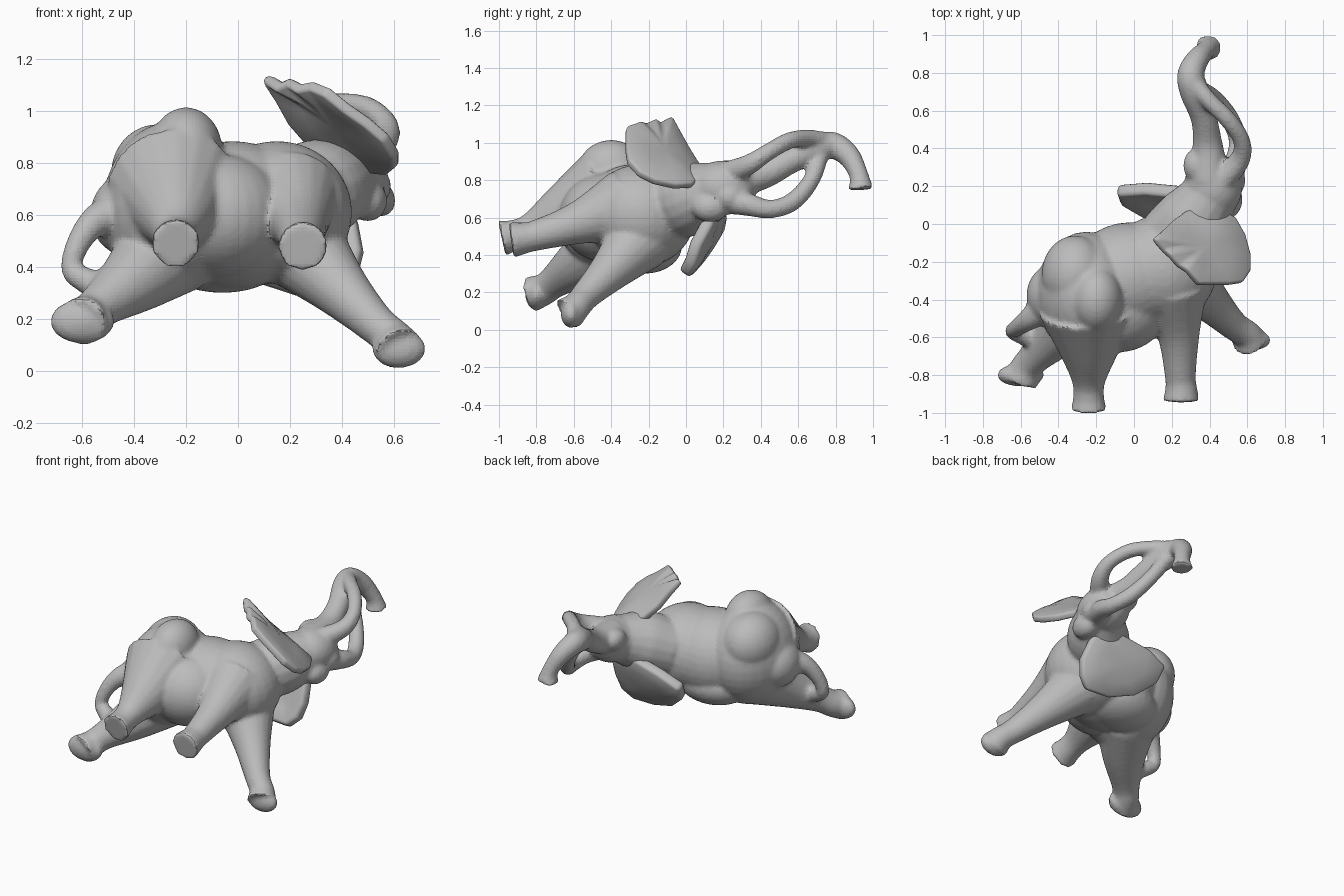
import bpy, bmesh, math
from mathutils import Vector, Matrix

cube = bpy.data.objects.get("Cube")
if cube:
    bpy.data.objects.remove(cube, do_unlink=True)

grey = bpy.data.materials.new("clay_grey")
grey.use_nodes = True
grey.diffuse_color = (0.5, 0.5, 0.5, 1)
grey.node_tree.nodes["Principled BSDF"].inputs["Base Color"].default_value = (0.5, 0.5, 0.5, 1)


def finish(bm, name):
    bmesh.ops.recalc_face_normals(bm, faces=bm.faces)
    me = bpy.data.meshes.new(name)
    bm.to_mesh(me)
    bm.free()
    me.materials.append(grey)
    ob = bpy.data.objects.new(name, me)
    bpy.context.collection.objects.link(ob)
    return ob


def shade(ob, angle=40):
    bpy.ops.object.select_all(action='DESELECT')
    ob.select_set(True)
    bpy.context.view_layer.objects.active = ob
    bpy.ops.object.shade_smooth_by_angle(angle=math.radians(angle))


def ellipsoid(bm, centre, radii):
    m = Matrix.Translation(centre) @ Matrix.Diagonal((*radii, 1))
    bmesh.ops.create_uvsphere(bm, u_segments=28, v_segments=18, radius=1, matrix=m)


def tube(bm, pts, sides=18, steps=5):
    """Tapered tube through (x, y, z, radius) points, with flat ends."""
    p = [Vector(q) for q in pts]
    p = [2 * p[0] - p[1]] + p + [2 * p[-1] - p[-2]]
    path = []
    for i in range(1, len(p) - 2):
        a, b, c, d = p[i - 1:i + 3]
        for k in range(steps):
            t = k / steps
            path.append(0.5 * (2 * b + (c - a) * t + (2 * a - 5 * b + 4 * c - d) * t * t
                               + (3 * b - a - 3 * c + d) * t ** 3))
    path.append(p[-2])
    rings, side = [], None
    for i, q in enumerate(path):
        axis = (path[min(i + 1, len(path) - 1)].xyz - path[max(i - 1, 0)].xyz).normalized()
        side = axis.orthogonal() if side is None else side - axis * side.dot(axis)
        side.normalize()
        up = axis.cross(side)
        rings.append([bm.verts.new(q.xyz + q.w * (math.cos(a) * side + math.sin(a) * up))
                      for a in (math.tau * j / sides for j in range(sides))])
    for r, s in zip(rings, rings[1:]):
        for j in range(sides):
            bm.faces.new((r[j], r[(j + 1) % sides], s[(j + 1) % sides], s[j]))
    bm.faces.new(rings[0])
    bm.faces.new(rings[-1])


def ear(name, outline, bulge, thickness):
    """Fan-shaped plate, domed at the middle."""
    bm = bmesh.new()
    pts = [Vector(q) for q in outline]
    mid = sum(pts, Vector()) / len(pts)
    rim = [bm.verts.new(q) for q in pts]
    inner = [bm.verts.new(mid.lerp(q, 0.55) + Vector(bulge) * 0.75) for q in pts]
    centre = bm.verts.new(mid + Vector(bulge))
    for i in range(len(pts)):
        j = (i + 1) % len(pts)
        bm.faces.new((rim[i], rim[j], inner[j], inner[i]))
        bm.faces.new((inner[i], inner[j], centre))
    ob = finish(bm, name)
    s = ob.modifiers.new("thickness", 'SOLIDIFY')
    s.thickness, s.offset = thickness, 0
    b = ob.modifiers.new("soft_rim", 'BEVEL')
    b.width, b.segments = thickness * 0.3, 2
    shade(ob)


bm = bmesh.new()
# Rump, hip ridge, rear corner and tail root
ellipsoid(bm, (-0.25, -0.37, 0.63), (0.27, 0.33, 0.33))
ellipsoid(bm, (-0.20, -0.40, 0.85), (0.14, 0.18, 0.165))
ellipsoid(bm, (-0.31, -0.27, 0.76), (0.18, 0.21, 0.19))
ellipsoid(bm, (-0.42, -0.38, 0.60), (0.15, 0.17, 0.16))
# Belly, chest and shoulders
ellipsoid(bm, (-0.08, -0.42, 0.60), (0.27, 0.26, 0.24))
ellipsoid(bm, (-0.02, -0.28, 0.60), (0.32, 0.29, 0.285))
ellipsoid(bm, (-0.06, -0.22, 0.45), (0.26, 0.20, 0.15))
ellipsoid(bm, (0.15, -0.24, 0.61), (0.29, 0.29, 0.275))
# Neck, head, chin and brows
tube(bm, [(0.18, -0.09, 0.65, 0.18), (0.31, 0.02, 0.70, 0.195), (0.41, 0.16, 0.75, 0.15)])
ellipsoid(bm, (0.42, 0.20, 0.76), (0.155, 0.18, 0.145))
ellipsoid(bm, (0.50, 0.13, 0.655), (0.075, 0.10, 0.08))
ellipsoid(bm, (0.53, 0.23, 0.71), (0.06, 0.08, 0.07))
ellipsoid(bm, (0.33, 0.31, 0.82), (0.07, 0.09, 0.07))
# Legs, from hip to foot
legs = [
    [(-0.25, -0.45, 0.70, 0.26), (-0.24, -0.66, 0.61, 0.165), (-0.24, -0.83, 0.535, 0.09),
     (-0.24, -0.92, 0.505, 0.083), (-0.24, -0.985, 0.49, 0.098)],
    [(0.20, -0.33, 0.66, 0.20), (0.235, -0.58, 0.57, 0.115), (0.245, -0.80, 0.505, 0.083),
     (0.25, -0.87, 0.49, 0.085), (0.25, -0.935, 0.48, 0.098)],
    [(0.24, -0.25, 0.48, 0.18), (0.39, -0.40, 0.32, 0.115), (0.52, -0.53, 0.19, 0.08),
     (0.595, -0.585, 0.125, 0.078), (0.62, -0.63, 0.085, 0.096)],
    [(-0.26, -0.38, 0.48, 0.20), (-0.39, -0.56, 0.36, 0.14), (-0.52, -0.70, 0.26, 0.09),
     (-0.57, -0.76, 0.215, 0.085), (-0.60, -0.83, 0.19, 0.098)],
]
for leg in legs:
    tube(bm, leg)
ellipsoid(bm, (-0.60, -0.80, 0.19), (0.125, 0.06, 0.085))
ellipsoid(bm, (0.62, -0.615, 0.085), (0.105, 0.055, 0.075))
# Raised trunk
tube(bm, [(0.40, 0.24, 0.80, 0.11), (0.39, 0.42, 0.835, 0.08), (0.37, 0.56, 0.905, 0.07),
          (0.32, 0.70, 0.97, 0.078), (0.30, 0.79, 0.985, 0.072), (0.335, 0.87, 0.93, 0.062),
          (0.375, 0.915, 0.85, 0.052), (0.39, 0.93, 0.80, 0.055), (0.395, 0.935, 0.75, 0.072)])
# Two tusks that curve round and meet the trunk
tube(bm, [(0.46, 0.22, 0.83, 0.07), (0.56, 0.34, 0.885, 0.055), (0.57, 0.44, 0.95, 0.046),
          (0.50, 0.55, 1.01, 0.046), (0.40, 0.65, 1.025, 0.046), (0.32, 0.74, 1.01, 0.05)])
tube(bm, [(0.47, 0.20, 0.70, 0.08), (0.54, 0.33, 0.67, 0.062), (0.55, 0.45, 0.645, 0.05),
          (0.50, 0.57, 0.685, 0.05), (0.42, 0.67, 0.80, 0.046), (0.33, 0.72, 0.95, 0.05)])
# Tail curling on to the hind leg
tube(bm, [(-0.43, -0.41, 0.61, 0.11), (-0.55, -0.50, 0.575, 0.062), (-0.62, -0.55, 0.48, 0.046),
          (-0.64, -0.57, 0.39, 0.042), (-0.59, -0.59, 0.35, 0.05), (-0.50, -0.62, 0.31, 0.06)])
body = finish(bm, "elephant_body")
r = body.modifiers.new("merge", 'REMESH')
r.mode, r.voxel_size = 'VOXEL', 0.013
s = body.modifiers.new("soften", 'SMOOTH')
s.factor, s.iterations = 0.5, 8
shade(body, 50)

# Ears, the raised one with a ragged upper edge
ear("right_ear", [(0.10, -0.08, 1.13), (0.15, -0.14, 1.095), (0.19, -0.17, 1.115), (0.23, -0.22, 1.09),
                  (0.28, -0.25, 1.10), (0.34, -0.32, 1.075), (0.42, -0.32, 1.01), (0.50, -0.32, 0.955),
                  (0.57, -0.31, 0.895), (0.61, -0.25, 0.83), (0.61, -0.17, 0.79), (0.58, -0.06, 0.765),
                  (0.53, 0.03, 0.77), (0.45, 0.07, 0.79), (0.35, 0.08, 0.83), (0.27, 0.06, 0.88),
                  (0.20, 0.01, 0.96), (0.15, -0.04, 1.05)],
    (0.008, 0.006, 0.012), 0.045)
ear("left_ear", [(-0.09, 0.18, 0.56), (-0.07, 0.12, 0.46), (0.05, 0.05, 0.36), (0.22, 0.0, 0.305),
                 (0.39, -0.01, 0.30), (0.455, 0.02, 0.36), (0.48, 0.05, 0.46), (0.46, 0.11, 0.57),
                 (0.42, 0.15, 0.68), (0.25, 0.17, 0.66), (0.05, 0.19, 0.62)],
    (0, 0.02, -0.015), 0.07)
